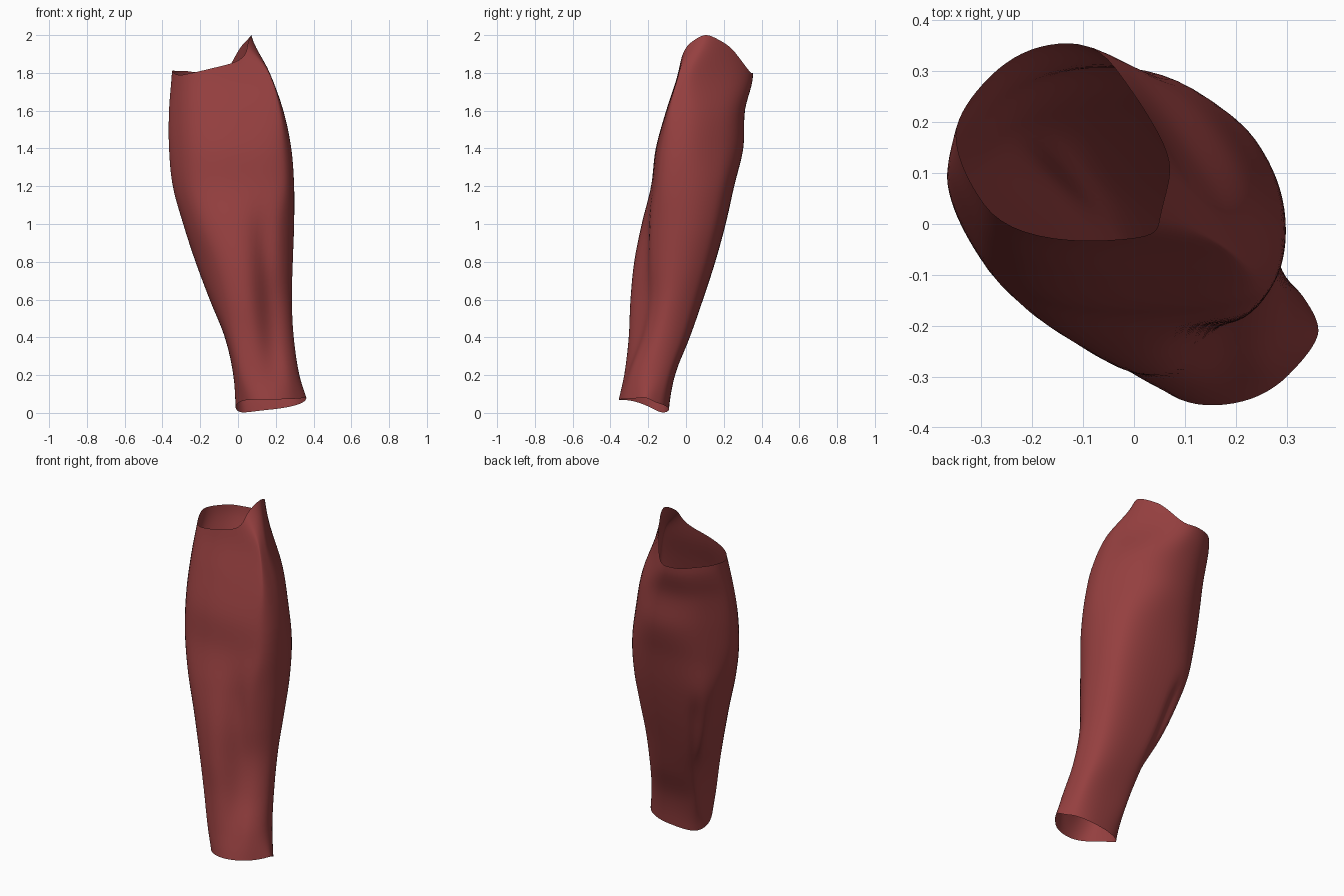
import bpy, math
from mathutils import Vector

if "Cube" in bpy.data.objects:
    bpy.data.objects.remove(bpy.data.objects["Cube"])

# Cross-section reach in 8 directions, every 0.2 in height
ANGLES = [math.radians(a) for a in (0, 35, 90, 135, 180, 215, 270, 315)]
LEVELS = [
    (.382, .192, -.092, -.105, .012, .138, .368, .435),
    (.325, .185, -.058, -.050, .025, .164, .330, .397),
    (.295, .196, .020, .030, .070, .185, .305, .335),
    (.285, .217, .090, .138, .150, .210, .295, .298),
    (.290, .250, .155, .220, .225, .238, .275, .292),
    (.297, .280, .210, .286, .290, .270, .235, .286),
    (.297, .290, .255, .317, .345, .286, .185, .280),
    (.282, .270, .303, .344, .365, .280, .160, .260),
    (.240, .238, .312, .368, .365, .254, .105, .220),
    (.168, .170, .355, .405, .350, .217, .042, .140),
    (.070, .140, .300, .370, .340, .180, .010, .000),
]
# Height of the open rims in the same 8 directions
BOTTOM = (.080, .050, .018, .003, .030, .065, .070, .075)
TOP = (2.0, 1.95, 1.81, 1.81, 1.81, 1.79, 1.845, 1.955)
AROUND, ROWS = 72, 56


def catmull(a, b, c, d, t):
    return b + .5 * t * (c - a + t * (2*a - 5*b + 4*c - d + t * (3*(b - c) + d - a)))


def around(vals, u):
    i = math.floor(u)
    return catmull(*[vals[(i + k) % 8] for k in (-1, 0, 1, 2)], u - i)


def reach(z):
    f = max(0, min(z / .2, 9.9999))
    i = int(f)
    rows = [LEVELS[max(0, min(10, i + k))] for k in (-1, 0, 1, 2)]
    return [catmull(*v, f - i) for v in zip(*rows)]


def section_point(z, u):
    """Smooth closed curve tangent to the eight reach lines."""
    h = reach(z)

    def corner(i):
        a, b = h[i % 8], h[(i + 1) % 8]
        t, w = ANGLES[i % 8], ANGLES[(i + 1) % 8] - ANGLES[i % 8]
        s = (b - a * math.cos(w)) / math.sin(w)
        return Vector((a*math.cos(t) - s*math.sin(t), a*math.sin(t) + s*math.cos(t)))
    i = math.floor(u)
    t = u - i
    p, q, r = corner(i - 1), corner(i), corner(i + 1)
    return (p + q)/2 * (1-t)**2 + q * 2*t*(1-t) + (q + r)/2 * t*t


verts, faces = [], []
for r in range(ROWS + 1):
    for k in range(AROUND):
        u = 8 * k / AROUND
        z0, z1 = around(BOTTOM, u), min(2, around(TOP, u))
        z1 -= .045 * math.exp(-((u - 1.6)/.35)**2)
        z = z0 + (z1 - z0) * r / ROWS
        p = section_point(z, u)
        # Narrow fold down the back left
        s = .82 * p.x + .57 * p.y
        if 2 < u < 4.5:
            d = .02 * math.exp(-((s + .05)/.03)**2 - ((z - .68)/.24)**4)
            p += Vector((d, -d)) / math.sqrt(2)
        # Long hollow between the two front muscle bellies
        if 5 < u < 8:
            x0 = .21 - .08 * z
            p.y += .042 * math.exp(-((p.x - x0)/.065)**2 - ((z - .64)/.42)**4)
        verts.append((p.x, p.y, z))
for r in range(ROWS):
    for k in range(AROUND):
        n = (k + 1) % AROUND
        a, b = r * AROUND, (r + 1) * AROUND
        faces.append((a + k, a + n, b + n, b + k))

# Open forearm sleeve
mesh = bpy.data.meshes.new("forearm_sleeve")
mesh.from_pydata(verts, [], faces)
mesh.shade_smooth()
sleeve = bpy.data.objects.new("forearm_sleeve", mesh)
bpy.context.collection.objects.link(sleeve)
mat = bpy.data.materials.new("muscle_red")
mat.diffuse_color = (.30, .05, .05, 1)
mat.use_nodes = True
mat.node_tree.nodes["Principled BSDF"].inputs["Base Color"].default_value = mat.diffuse_color
mesh.materials.append(mat)
